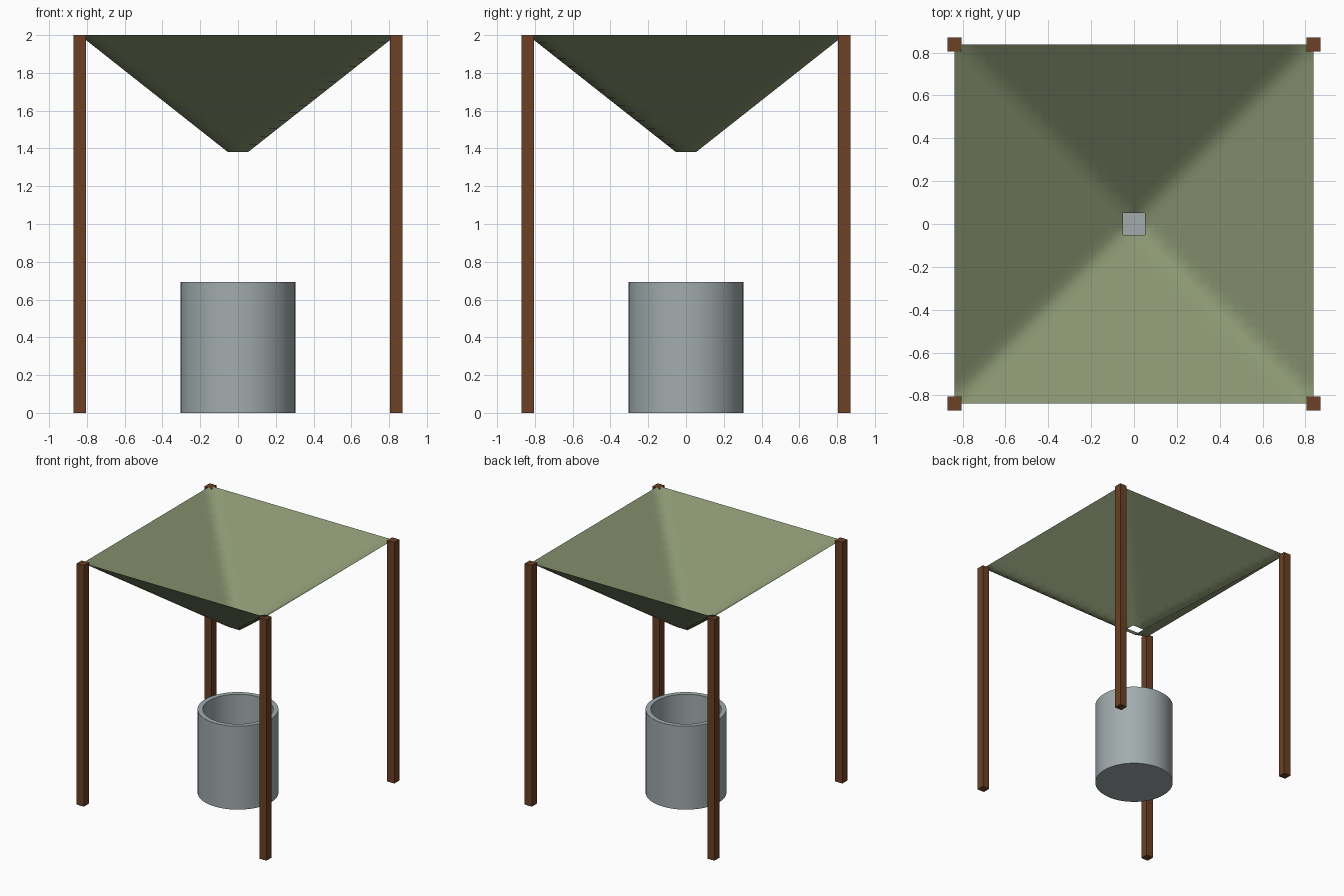
import bpy, bmesh, math

old = bpy.data.objects.get("Cube")
if old:
    bpy.data.objects.remove(old)

HEIGHT = 2.0
POST_AT, POST_W = 0.838, 0.065


def material(name, rgb):
    m = bpy.data.materials.new(name)
    m.use_nodes = True
    m.diffuse_color = (*rgb, 1)
    bsdf = m.node_tree.nodes["Principled BSDF"]
    bsdf.inputs["Base Color"].default_value = (*rgb, 1)
    bsdf.inputs["Roughness"].default_value = 0.8
    return m


def finish(name, bm, mat, smooth_angle=None):
    mesh = bpy.data.meshes.new(name)
    bm.to_mesh(mesh)
    bm.free()
    mesh.materials.append(mat)
    ob = bpy.data.objects.new(name, mesh)
    bpy.context.collection.objects.link(ob)
    if smooth_angle:
        bpy.ops.object.select_all(action="DESELECT")
        ob.select_set(True)
        bpy.context.view_layer.objects.active = ob
        bpy.ops.object.shade_smooth_by_angle(angle=math.radians(smooth_angle))
    return ob


wood = material("brown wood", (0.147, 0.053, 0.019))
canvas = material("olive canvas", (0.255, 0.305, 0.168))
metal = material("grey metal", (0.36, 0.41, 0.42))

# Four square corner posts
for side, sx in (("left", 1), ("right", -1)):
    for end, sy in (("front", -1), ("back", 1)):
        bm = bmesh.new()
        bmesh.ops.create_cube(bm, size=1)
        bmesh.ops.scale(bm, vec=(POST_W, POST_W, HEIGHT), verts=bm.verts)
        bmesh.ops.translate(bm, vec=(sx * POST_AT, sy * POST_AT, HEIGHT / 2), verts=bm.verts)
        finish(f"{end}_{side}_post", bm, wood)

# Sheet sinking evenly to a small square drain hole
DRAIN_Z, CELLS = 1.38, 32
HOLE = 2 * POST_AT / CELLS
bm = bmesh.new()
bmesh.ops.create_grid(bm, x_segments=CELLS, y_segments=CELLS, size=POST_AT)
middle = [v for v in bm.verts if max(abs(v.co.x), abs(v.co.y)) < HOLE / 2]
bmesh.ops.delete(bm, geom=middle, context="VERTS")
for v in bm.verts:
    t = (max(abs(v.co.x), abs(v.co.y)) - HOLE) / (POST_AT - HOLE)
    v.co.z = DRAIN_Z + t * (HEIGHT - DRAIN_Z)
finish("funnel_sheet", bm, canvas, 80)

# Open barrel turned from a wall profile
profile = [(0, 0), (0.304, 0), (0.304, 0.692), (0.265, 0.692), (0.265, 0.04), (0, 0.04)]
bm = bmesh.new()
points = [bm.verts.new((r, 0, z)) for r, z in profile]
edges = [bm.edges.new(pair) for pair in zip(points, points[1:])]
bmesh.ops.spin(bm, geom=points + edges, cent=(0, 0, 0), axis=(0, 0, 1),
               angle=math.tau, steps=48, use_merge=True)
bmesh.ops.remove_doubles(bm, verts=bm.verts, dist=0.0001)
bmesh.ops.recalc_face_normals(bm, faces=bm.faces)
finish("barrel", bm, metal, 30)
